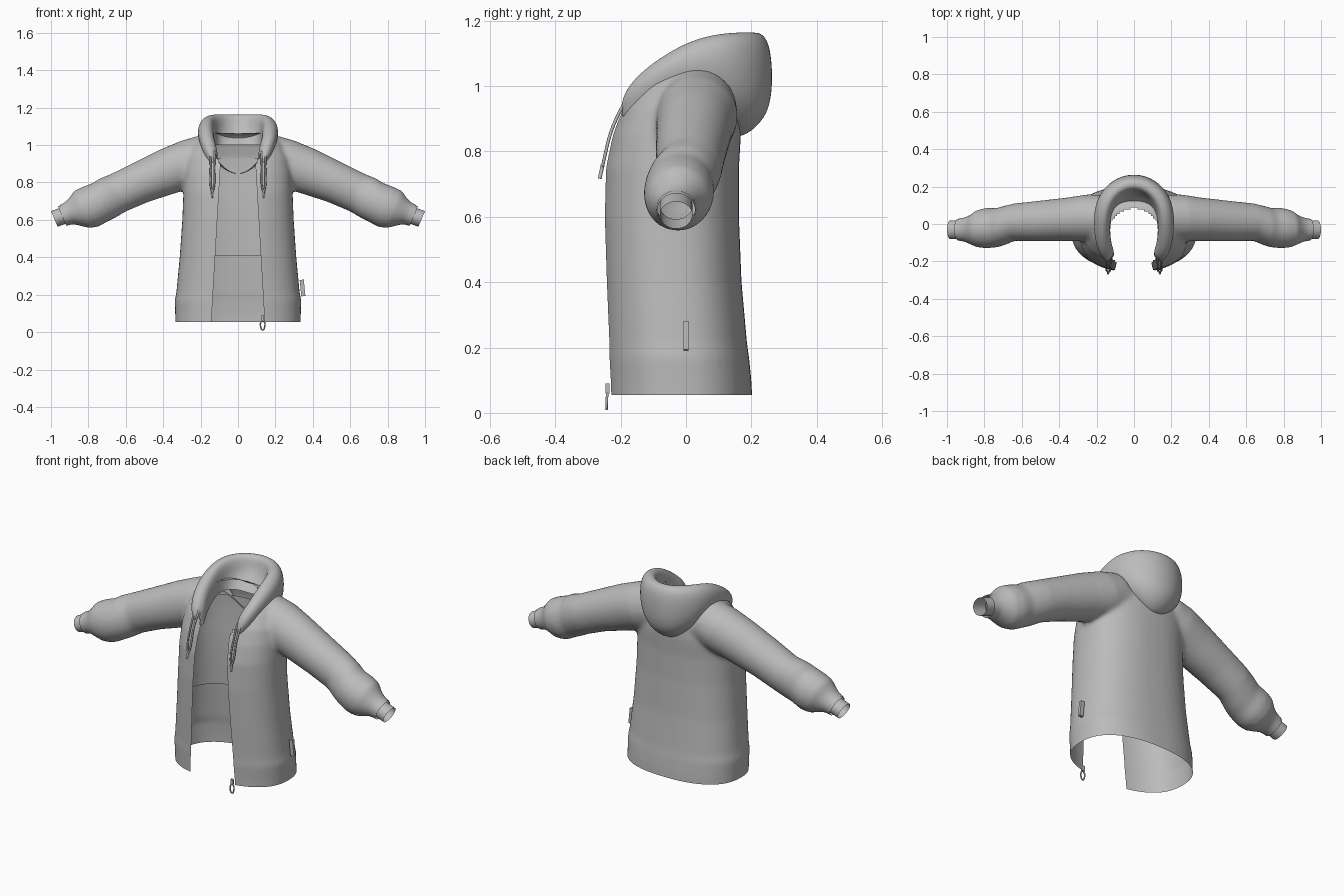
import bpy, bmesh, math
from mathutils import Vector

if "Cube" in bpy.data.objects:
    bpy.data.objects.remove(bpy.data.objects["Cube"])

grey = bpy.data.materials.new("grey_fabric")
grey.diffuse_color = (0.5, 0.5, 0.5, 1)
grey.use_nodes = True
grey.node_tree.nodes["Principled BSDF"].inputs["Base Color"].default_value = grey.diffuse_color
AXIS = Vector((0.92, 0, -0.39)).normalized()   # direction down the sleeve
UP = Vector((0.39, 0, 0.92)).normalized()


def make(name, bm, smooth=True):
    bmesh.ops.recalc_face_normals(bm, faces=bm.faces[:])
    me = bpy.data.meshes.new(name)
    bm.to_mesh(me)
    bm.free()
    ob = bpy.data.objects.new(name, me)
    bpy.context.collection.objects.link(ob)
    me.materials.append(grey)
    for p in me.polygons:
        p.use_smooth = smooth
    return ob


def loft(bm, rings, cap=False, closed=True):
    vs = [[bm.verts.new(p) for p in r] for r in rings]
    n = len(vs[0])
    for a, b in zip(vs, vs[1:]):
        for i in range(n if closed else n - 1):
            j = (i + 1) % n
            bm.faces.new((a[i], a[j], b[j], b[i]))
    if cap:
        bm.faces.new(vs[0])
        bm.faces.new(vs[-1])


def apply_mods(ob):
    bpy.context.view_layer.objects.active = ob
    for m in list(ob.modifiers):
        bpy.ops.object.modifier_apply(modifier=m.name)


def torso_ring(z, w, yf, yb, k=1.0, n=48):
    pts = []
    for i in range(n):
        a = math.tau * i / n
        c, s = math.cos(a), math.sin(a)
        e = 2 / 2.4
        x = w * math.copysign(abs(c) ** e, c)
        y = (yb - yf) / 2 * math.copysign(abs(s) ** e, s)
        pts.append((x * k, (yf + yb) / 2 + y * k, z))
    return pts


def sleeve_ring(x, y, z, h, ry, side=1, n=32):
    pts = []
    for i in range(n):
        a = math.tau * i / n
        p = Vector((x, y + ry * math.cos(a), z)) + UP * h * math.sin(a)
        pts.append((p.x * side, p.y, p.z))
    return pts


# height, half width, front y, back y
TORSO = [(0.0, .335, -.24, .205), (.10, .336, -.242, .20), (.17, .338, -.245, .193), (.21, .33, -.245, .187),
         (.40, .312, -.252, .17), (.60, .298, -.257, .162), (.75, .292, -.252, .162), (.85, .288, -.23, .168),
         (.93, .275, -.20, .163), (1.0, .24, -.155, .145), (1.045, .20, -.11, .12), (1.065, .13, -.06, .09)]
# centre x, y, z, half height, half depth
SLEEVE = [(.15, .035, .935, .128, .12), (.25, .033, .905, .13, .125), (.36, .025, .865, .125, .116),
          (.52, .015, .80, .112, .108), (.64, .01, .745, .108, .10), (.70, -.01, .715, .113, .105),
          (.735, -.02, .695, .11, .105), (.79, -.022, .67, .115, .108), (.835, -.025, .655, .108, .10),
          (.87, -.03, .642, .082, .08), (.905, -.03, .634, .062, .065), (.96, -.03, .615, .057, .058)]

# jacket shell: torso and sleeves fused, then opened at hem, cuffs, front and neck
bm = bmesh.new()
loft(bm, [torso_ring(*r) for r in TORSO], cap=True)
for s in (1, -1):
    loft(bm, [sleeve_ring(*r, side=s) for r in SLEEVE], cap=True)
shell = make("jacket_shell", bm)
m = shell.modifiers.new("fuse", 'REMESH')
m.mode, m.voxel_size, m.use_smooth_shade = 'VOXEL', 0.012, True
m = shell.modifiers.new("relax", 'SMOOTH')
m.factor, m.iterations = 0.5, 6
apply_mods(shell)

bm = bmesh.new()
bm.from_mesh(shell.data)


def cut(co, no, clear=False):
    bmesh.ops.bisect_plane(bm, geom=bm.verts[:] + bm.edges[:] + bm.faces[:], plane_co=co,
                           plane_no=no, clear_outer=clear)


cut((0, 0, .055), (0, 0, -1), True)
for s in (1, -1):
    cut((.93 * s, 0, .622), (AXIS.x * s, 0, AXIS.z), True)
    cut((.142 * s, 0, .06), (s, 0, .058))


def opened(f):
    c = f.calc_center_median()
    front = c.y < -.03 and abs(c.x) < .142 - .058 * (c.z - .06)
    neck = c.z > .8 and (c.x / .145) ** 2 + ((c.y + .08) / .165) ** 2 < 1
    return front or neck


bmesh.ops.delete(bm, geom=[f for f in bm.faces if opened(f)], context='FACES')
bm.to_mesh(shell.data)
bm.free()
for p in shell.data.polygons:
    p.use_smooth = True

# inner lining across the back and sides
bm = bmesh.new()
rows = [(.41, .311, -.252, .17)] + TORSO[5:9]
loft(bm, [[p for i, p in enumerate(torso_ring(*r, k=.95)) if i <= 25] for r in rows], closed=False)
make("back_lining", bm)

# hood: angle, inner base r, rim r, outer r, inner base z, top z, bulge z, attach r, attach z
HOOD = [(-58, .19, .185, .255, .88, .975, .92, .22, .875), (-40, .165, .16, .258, .93, 1.055, .99, .21, .93),
        (0, .13, .13, .225, 1.0, 1.14, 1.08, .185, 1.02), (35, .13, .145, .252, 1.0, 1.165, 1.07, .185, .96),
        (65, .10, .17, .272, 1.0, 1.167, 1.04, .16, .86), (90, .085, .18, .277, 1.0, 1.165, 1.02, .15, .835)]


def hood_ring(a, rl, ri, ro, zl, zt, zo, ra, za, side):
    w = ro - ri
    prof = [(rl, zl), (ri, zl * .5 + zt * .5), (ri + w * .1, zt - .012), (ri + w * .45, zt + .004),
            (ro - w * .12, zt - .02), (ro, zo), (ro - w * .12, zo * .35 + za * .65), (ra + w * .3, za), (ra, za + .005)]
    a = math.radians(a)
    return [(side * r * math.cos(a), r * math.sin(a), z) for r, z in prof]


bm = bmesh.new()
rings = [hood_ring(*h, side=1) for h in HOOD] + [hood_ring(*h, side=-1) for h in HOOD[-2::-1]]
loft(bm, rings, closed=False)
bm.verts.ensure_lookup_table()
n = len(rings[0])
bm.faces.new(bm.verts[:n])
bm.faces.new(bm.verts[-n:])
hood = make("hood", bm)
m = hood.modifiers.new("smooth", 'SUBSURF')
m.levels = m.render_levels = 3
apply_mods(hood)


def cord(name, pts, r, cyclic=False):
    cu = bpy.data.curves.new(name, 'CURVE')
    cu.dimensions, cu.bevel_depth, cu.bevel_resolution, cu.use_fill_caps = '3D', r, 2, True
    cu.resolution_u = 6
    sp = cu.splines.new('BEZIER')
    sp.bezier_points.add(len(pts) - 1)
    sp.use_cyclic_u = cyclic
    for b, p in zip(sp.bezier_points, pts):
        b.co = p
        b.handle_left_type = b.handle_right_type = 'AUTO'
    ob = bpy.data.objects.new(name, cu)
    bpy.context.collection.objects.link(ob)
    cu.materials.append(grey)


for s, side in ((1, "left"), (-1, "right")):
    # double ribbed cuffs
    for name, a, b in (("outer_cuff", (.895, -.03, .636, .06, .062), (.94, -.03, .62, .056, .058)),
                       ("inner_cuff", (.90, -.03, .635, .046, .05), (.982, -.03, .605, .045, .05))):
        bm = bmesh.new()
        loft(bm, [sleeve_ring(*a, side=s), sleeve_ring(*b, side=s)])
        make(f"{side}_{name}", bm)
    # drawstring folded into a loop with a tip
    cord(f"{side}_drawstring", [(s * .128, -.17, .975), (s * .127, -.222, .88), (s * .13, -.252, .77),
                                (s * .137, -.255, .755), (s * .144, -.252, .77), (s * .146, -.222, .88),
                                (s * .142, -.17, .975), (s * .135, -.162, .982)], .005, True)
    cord(f"{side}_drawstring_tip", [(s * .137, -.255, .76), (s * .14, -.264, .717)], .006)

# zipper pull: ring tab and slider
cord("zipper_pull", [(.132, -.243, .012), (.142, -.243, .025), (.136, -.241, .06), (.128, -.241, .06),
                     (.122, -.243, .025)], .004, True)


def box(name, loc, size, tilt=0):
    bm = bmesh.new()
    bmesh.ops.create_cube(bm, size=1)
    for v in bm.verts:
        v.co = Vector((v.co.x * size[0], v.co.y * size[1], v.co.z * size[2]))
    ob = make(name, bm, False)
    ob.location = loc
    ob.rotation_euler = (0, tilt, 0)


box("zipper_slider", (.132, -.24, .075), (.016, .012, .03))
box("side_tag", (.345, 0, .236), (.022, .016, .088), -.1)
